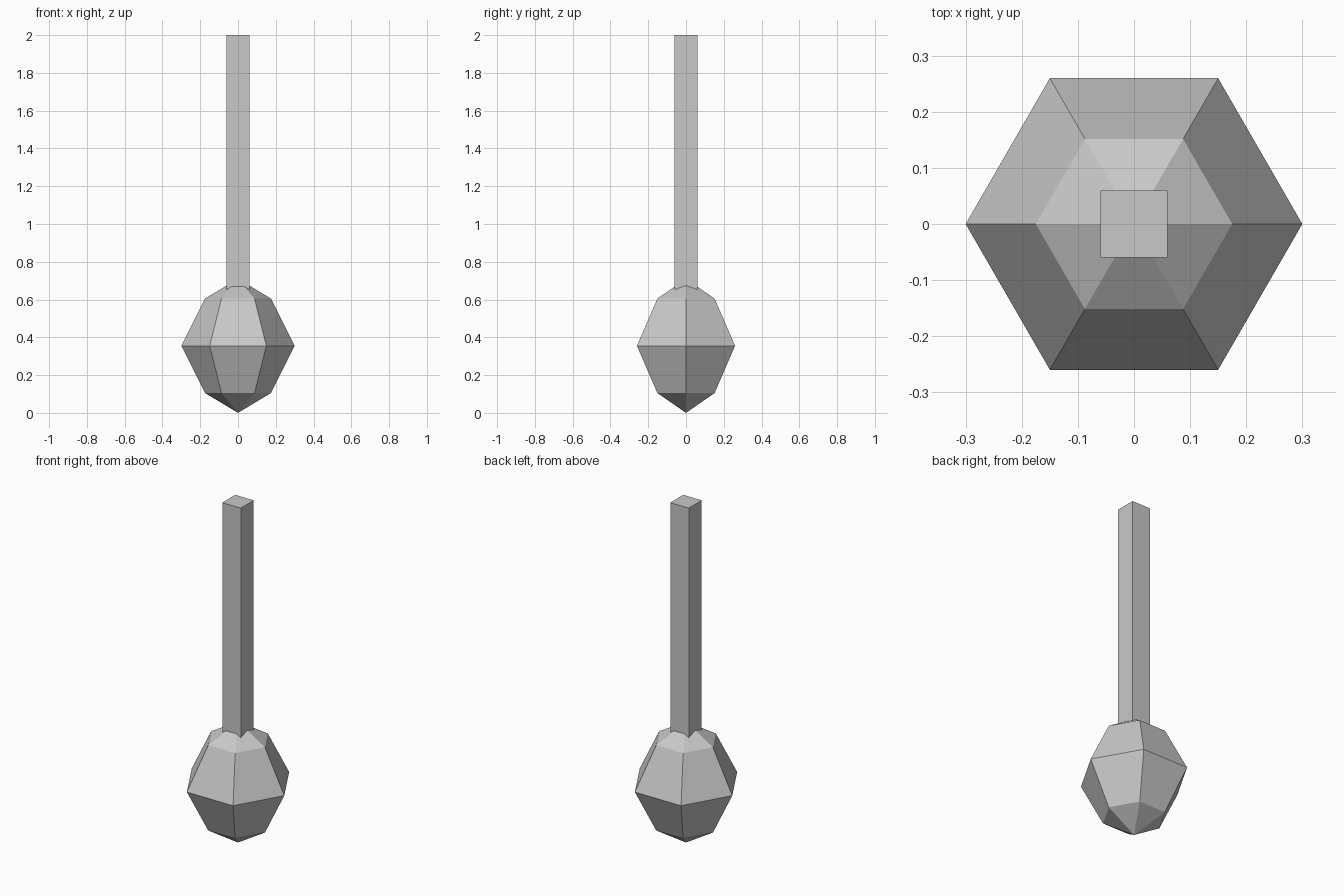
import bpy
import bmesh
import math

if "Cube" in bpy.data.objects:
    bpy.data.objects.remove(bpy.data.objects["Cube"])

grey = bpy.data.materials.new("mid_grey")
grey.diffuse_color = (0.58, 0.58, 0.58, 1)
grey.use_nodes = True
grey.node_tree.nodes["Principled BSDF"].inputs["Base Color"].default_value = grey.diffuse_color


def add_object(name, bm):
    bmesh.ops.recalc_face_normals(bm, faces=bm.faces)
    mesh = bpy.data.meshes.new(name)
    bm.to_mesh(mesh)
    bm.free()
    mesh.materials.append(grey)
    bpy.context.collection.objects.link(bpy.data.objects.new(name, mesh))


# Faceted six-sided head: a pole, three rings and a second pole
SIDES = 6
bm = bmesh.new()
bottom = bm.verts.new((0, 0, 0))
top = bm.verts.new((0, 0, 0.71))
rings = []
for radius, z in ((0.175, 0.105), (0.30, 0.355), (0.175, 0.605)):
    angles = [math.tau * i / SIDES for i in range(SIDES)]
    rings.append([bm.verts.new((radius * math.cos(a), radius * math.sin(a), z))
                  for a in angles])
for i in range(SIDES):
    j = (i + 1) % SIDES
    bm.faces.new((bottom, rings[0][j], rings[0][i]))
    bm.faces.new((top, rings[2][i], rings[2][j]))
    for low, high in zip(rings, rings[1:]):
        bm.faces.new((low[i], low[j], high[j], high[i]))
add_object("faceted_head", bm)

# Square handle, its lower end sunk into the head
WIDTH, LOW, HIGH = 0.12, 0.5, 2.0
bm = bmesh.new()
bmesh.ops.create_cube(bm, size=1)
bmesh.ops.scale(bm, vec=(WIDTH, WIDTH, HIGH - LOW), verts=bm.verts)
bmesh.ops.translate(bm, vec=(0, 0, (HIGH + LOW) / 2), verts=bm.verts)
add_object("square_handle", bm)
